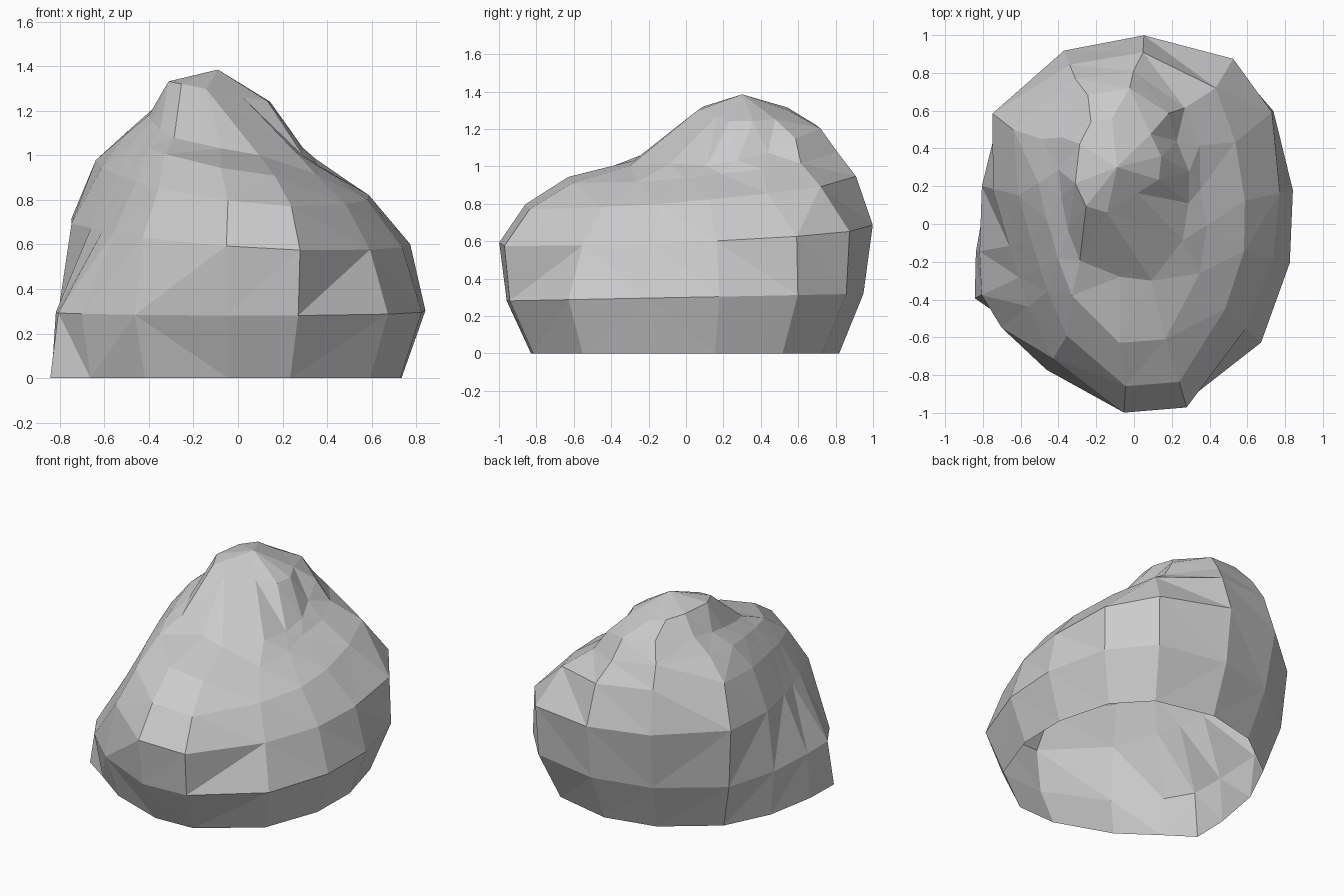
import bpy
import bmesh
from math import radians, cos, sin
from mathutils import Vector

default_cube = bpy.data.objects.get("Cube")
if default_cube:
    bpy.data.objects.remove(default_cube, do_unlink=True)


def make_material(name, colour):
    material = bpy.data.materials.new(name)
    material.use_nodes = True
    material.diffuse_color = colour
    material.node_tree.nodes["Principled BSDF"].inputs["Base Color"].default_value = colour
    return material


def add_ring(mesh, centre, height, slope, radii):
    """Irregular ring of vertices lying on a tilted plane; radii are in hundredths."""
    ring = []
    for angle, radius in zip(column_angles, radii):
        x = centre[0] + radius / 100 * cos(radians(angle))
        y = centre[1] + radius / 100 * sin(radians(angle))
        z = height + slope[0] * x + slope[1] * y
        ring.append(mesh.verts.new((x, y, z)))
    return ring


def bridge(mesh, lower, upper):
    """Join two rings with a band of quads."""
    count = len(lower)
    for i in range(count):
        j = (i + 1) % count
        mesh.faces.new((lower[i], lower[j], upper[j], upper[i]))


# Directions of the rock's corners, counter-clockwise from +x
column_angles = (12, 39, 59, 87, 112, 142, 166, 190, 205, 218, 239, 267, 286, 317, 346)

# Cross-sections from the open base up to the crown
middle = (0, 0)
flat = (0, 0)
sections = [
    (middle, 0, flat,
     (75, 82, 85, 82, 80, 80, 80, 85, 93, 84, 81, 83, 85, 81, 75)),
    (middle, 0.3, (0, 0.02),
     (86, 95, 100, 95, 92, 91, 83, 83, 89, 89, 90, 96, 98, 92, 85)),
    (middle, 0.64, (-0.06, 0.05),
     (79, 94, 102, 100, 99, 95, 77, 67, 67, 71, 83, 100, 101, 81, 76)),
    (middle, 0.87, (-0.1, 0.09),
     (60, 69, 84, 91, 91, 81, 63, 55, 55, 58, 69, 86, 87, 66, 60)),
    ((-0.04, 0.1), 0.995, (-0.15, 0.1),
     (40, 50, 60, 71, 72, 57, 48, 43, 43, 46, 56, 73, 74, 53, 44)),
    ((-0.05, 0.2), 1.07, (-0.15, 0.18),
     (37, 38, 45, 52, 52, 42, 36, 34, 35, 38, 46, 48, 52, 42, 37)),
    ((-0.13, 0.3), 1.27, (-0.2, 0),
     (28, 28, 27, 26, 26, 20, 18, 18, 20, 22, 24, 24, 23, 20, 27)),
]

rock_mesh = bmesh.new()
rings = [add_ring(rock_mesh, *section) for section in sections]
for lower, upper in zip(rings, rings[1:]):
    bridge(rock_mesh, lower, upper)

# Peak: a fan closing the crown
peak = rock_mesh.verts.new((-0.09, 0.3, 1.385))
crown = rings[-1]
for i, corner in enumerate(crown):
    rock_mesh.faces.new((corner, crown[(i + 1) % len(crown)], peak))

# Cleft on the right-hand shoulder
for index in (0, 1, -1):
    rings[-2][index].co += Vector((-0.02, 0, -0.04))

# Fewer, larger facets near the top, then uneven triangles all over
for ring in rings[-2:]:
    bmesh.ops.remove_doubles(rock_mesh, verts=ring, dist=0.1)
bmesh.ops.triangulate(rock_mesh, faces=rock_mesh.faces[:], quad_method='BEAUTY')
bmesh.ops.recalc_face_normals(rock_mesh, faces=rock_mesh.faces[:])

data = bpy.data.meshes.new("rock")
rock_mesh.to_mesh(data)
rock_mesh.free()
data.materials.append(make_material("pale grey stone", (0.6, 0.6, 0.6, 1)))
rock = bpy.data.objects.new("rock", data)
bpy.context.collection.objects.link(rock)
